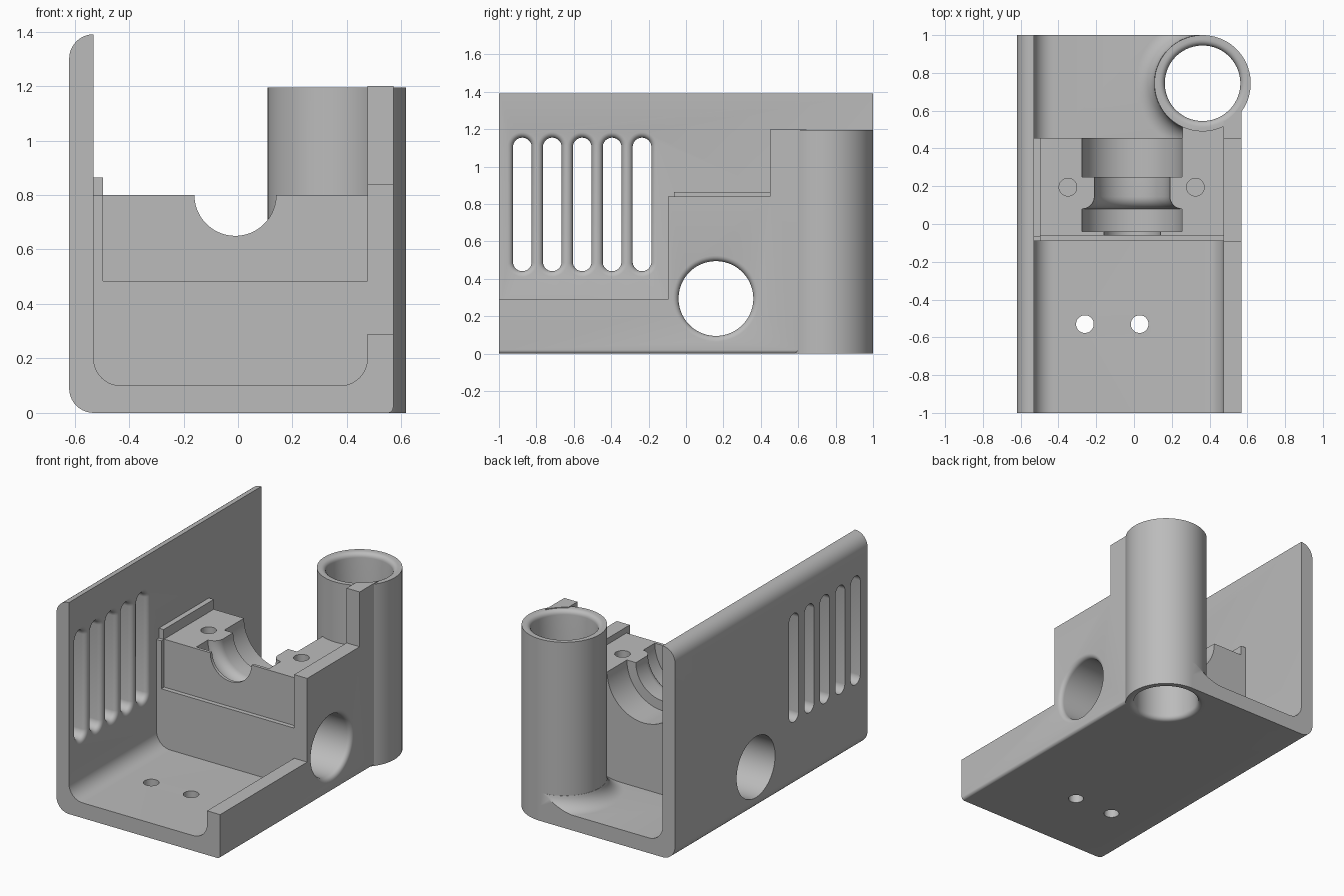
import bpy, bmesh, math
from mathutils import Vector

cube = bpy.data.objects.get("Cube")
if cube:
    bpy.data.objects.remove(cube, do_unlink=True)

grey = bpy.data.materials.new("plain_grey")
grey.use_nodes = True
grey.diffuse_color = (0.5, 0.5, 0.5, 1)
grey.node_tree.nodes["Principled BSDF"].inputs["Base Color"].default_value = (0.5, 0.5, 0.5, 1)


def loft(name, rings):
    """Closed solid through a list of equal-length rings."""
    bm = bmesh.new()
    loops = [[bm.verts.new(p) for p in ring] for ring in rings]
    n = len(loops[0])
    for a, b in zip(loops, loops[1:]):
        for i in range(n):
            j = (i + 1) % n
            bm.faces.new((a[i], a[j], b[j], b[i]))
    bm.faces.new(loops[0])
    bm.faces.new(loops[-1])
    bmesh.ops.recalc_face_normals(bm, faces=bm.faces)
    mesh = bpy.data.meshes.new(name)
    bm.to_mesh(mesh)
    bm.free()
    ob = bpy.data.objects.new(name, mesh)
    mesh.materials.append(grey)
    bpy.context.collection.objects.link(ob)
    return ob


def box(name, x0, x1, y0, y1, z0, z1):
    return loft(name, [[(x0, y0, z), (x1, y0, z), (x1, y1, z), (x0, y1, z)] for z in (z0, z1)])


def lathe(name, axis, centre, profile, stretch=0.0, n=64):
    """Rings of (radius, position) along an axis; stretch makes a tall slot."""
    rings = []
    for r, d in profile:
        ring = []
        for i in range(n):
            t = 2 * math.pi * (i + 0.5) / n
            u, v = r * math.cos(t), r * math.sin(t)
            v += math.copysign(stretch, v)
            p = {"X": (d, u, v), "Y": (u, d, v), "Z": (u, v, d)}[axis]
            ring.append(Vector(centre) + Vector(p))
        rings.append(ring)
    return loft(name, rings)


def arc(cx, cy, r, a0, a1, n=10):
    return [(cx + r * math.cos(math.radians(a0 + (a1 - a0) * i / n)),
             cy + r * math.sin(math.radians(a0 + (a1 - a0) * i / n))) for i in range(n + 1)]


def combine(target, tool, operation):
    mod = target.modifiers.new("combine", "BOOLEAN")
    mod.operation, mod.solver, mod.object = operation, "EXACT", tool
    bpy.context.view_layer.objects.active = target
    bpy.ops.object.modifier_apply(modifier=mod.name)
    bpy.data.objects.remove(tool, do_unlink=True)


def add(target, tool):
    combine(target, tool, "UNION")


def cut(target, tool):
    combine(target, tool, "DIFFERENCE")


# Channel: floor, tall left-hand wall and right-hand wall in one section
section = (arc(-0.53, 0.09, 0.09, 180, 270) + arc(0.55, 0.02, 0.02, 270, 360)
           + [(0.57, 1.2), (0.475, 1.2)] + arc(0.375, 0.2, 0.1, 0, -90)
           + arc(-0.43, 0.2, 0.1, 270, 180) + [(-0.53, 1.39)]
           + arc(-0.53, 1.3, 0.09, 90, 180))
body = loft("housing", [[(x, y, z) for x, z in section] for y in (-1, 1)])

# Steps in the short wall
cut(body, box("low_step", 0.475, 0.7, -1.1, -0.095, 0.29, 1.5))
cut(body, box("mid_step", 0.475, 0.7, -0.2, 0.45, 0.84, 1.5))
cut(body, box("corner_relief", 0.36, 0.8, 0.745, 1.1, -0.1, 1.5))

# Motor cradle block with recessed front panel and side ridge
block = box("cradle", -0.57, 0.52, -0.09, 0.455, 0.05, 0.8)
cut(block, box("front_panel", -0.495, 0.475, -0.2, -0.06, 0.485, 0.9))
add(body, block)
add(body, box("ridge", -0.56, -0.495, -0.065, 0.455, 0.75, 0.865))
add(body, box("web", 0.256, 0.5, 0.43, 0.6, 0.05, 0.8))

# Stepped half-round seat in the cradle
seat = ([(0.15, -0.2), (0.15, -0.04), (0.265, -0.04), (0.265, 0.08)]
        + arc(0.265, 0.145, 0.065, 270, 180, 8)[1:]
        + [(0.2, 0.25), (0.265, 0.25), (0.265, 0.47)])
cut(body, lathe("seat", "Y", (-0.01, 0, 0.8), seat))

# Vertical tube with a flared foot
tube_at = (0.363, 0.745, 0)
foot = lathe("foot", "Z", tube_at, [(0.355, 0.05)] + arc(0.355, 0.2, 0.1, 270, 188))
cut(foot, box("trim_side", 0.52, 1, 0, 2, -1, 1))
cut(foot, box("trim_back", -1, 1, 1, 2, -1, 1))
cut(foot, box("trim_corner", 0.36, 1, 0.745, 2, -1, 1))
add(body, foot)
add(body, lathe("tube", "Z", tube_at, [(0.255, 0), (0.255, 1.195)]))
bore = ([(0.23, -0.1)] + arc(0.23, 0.03, 0.03, 270, 180, 5)
        + arc(0.23, 1.165, 0.03, 180, 90, 5) + [(0.23, 1.3)])
cut(body, lathe("bore", "Z", tube_at, bore))

# Cross hole through both walls, rounded on the short wall
cross = [(0.2, -0.8)] + arc(0.23, 0.54, 0.03, 180, 90, 5) + [(0.23, 0.8)]
cut(body, lathe("cross_hole", "X", (0, 0.16, 0.295), cross))

# Vent slots, rounded on the inner face
vent = [(0.05, -0.8)] + arc(0.08, -0.56, 0.03, 180, 90, 5) + [(0.08, -0.45)]
for i in range(5):
    cut(body, lathe("vent", "X", (0, -0.875 + 0.16 * i, 0.798), vent, 0.307, 32))

# Screw holes in the cradle and floor
for x in (-0.35, 0.325):
    cut(body, lathe("cradle_screw", "Z", (x, 0.195, 0), [(0.047, 0.53), (0.047, 0.9)], n=32))
for x in (-0.26, 0.03):
    cut(body, lathe("floor_screw", "Z", (x, -0.53, 0), [(0.047, -0.1), (0.047, 0.15)], n=32))

bpy.ops.object.select_all(action="DESELECT")
body.select_set(True)
bpy.context.view_layer.objects.active = body
bpy.ops.object.shade_smooth_by_angle(angle=math.radians(30))
